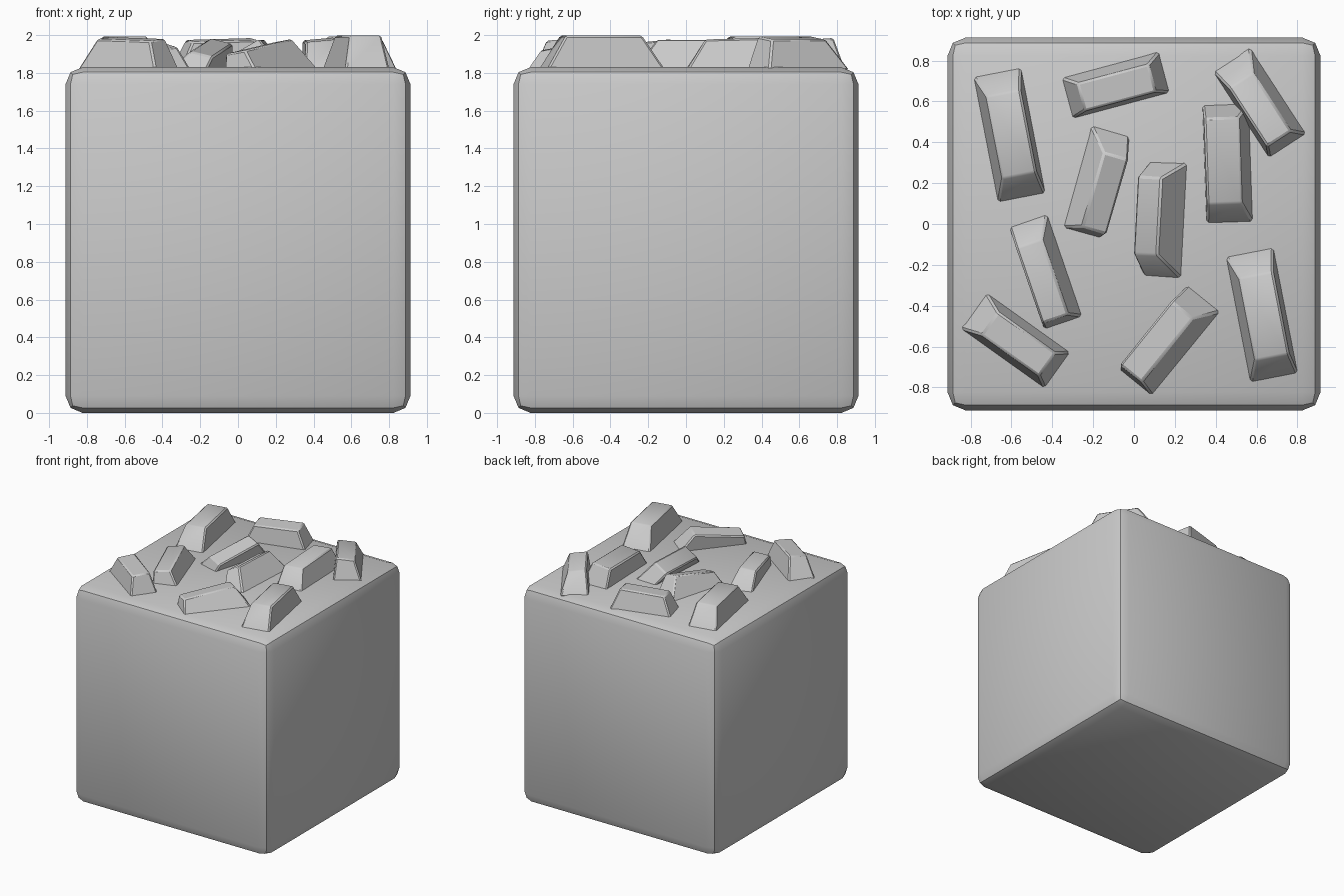
import bpy
import bmesh
from math import radians
from mathutils import Matrix, Vector

if "Cube" in bpy.data.objects:
    bpy.data.objects.remove(bpy.data.objects["Cube"])


def finish(name, bm, bevel, segments):
    bmesh.ops.recalc_face_normals(bm, faces=bm.faces)
    mesh = bpy.data.meshes.new(name)
    bm.to_mesh(mesh)
    bm.free()
    ob = bpy.data.objects.new(name, mesh)
    bpy.context.collection.objects.link(ob)
    mod = ob.modifiers.new("bevel", 'BEVEL')
    mod.width, mod.segments, mod.limit_method = bevel, segments, 'NONE'
    bpy.ops.object.select_all(action='DESELECT')
    ob.select_set(True)
    bpy.context.view_layer.objects.active = ob
    bpy.ops.object.modifier_apply(modifier="bevel")
    bpy.ops.object.shade_smooth_by_angle(angle=radians(30))
    return ob


# Main block with rounded edges
bm = bmesh.new()
bmesh.ops.create_cube(bm, size=1)
bmesh.ops.scale(bm, vec=(1.826, 1.826, 1.83), verts=bm.verts)
bmesh.ops.translate(bm, vec=(0, 0, 0.915), verts=bm.verts)
finish("block", bm, 0.09, 2)


# Tapered ingot: footprint on the block, top face that may shift and tilt
def ingot(i, base, size, yaw, top, top_size, z, pitch=0, roll=0):
    bm = bmesh.new()
    rot = Matrix.Rotation(radians(yaw), 3, 'Z')
    rings = []
    for c, (l, w), h, p, r in ((base, size, 1.815, 0, 0),
                               (top, top_size, z, pitch, roll)):
        ring = []
        for sx, sy in ((-1, -1), (1, -1), (1, 1), (-1, 1)):
            v = rot @ Vector((sx * l / 2, sy * w / 2, 0))
            ring.append(bm.verts.new((c[0] + v.x, c[1] + v.y,
                                      h + sx * p + sy * r)))
        rings.append(ring)
    lo, hi = rings
    bm.faces.new(lo)
    bm.faces.new(hi)
    for k in range(4):
        n = (k + 1) % 4
        bm.faces.new((lo[k], lo[n], hi[n], hi[k]))
    finish(f"ingot_{i}", bm, 0.01, 1)


ingots = [
    ((-.61, .435), (.64, .24), 101, (-.60, .44), (.41, .17), 1.992),
    ((-.09, .68), (.50, .21), 15, (-.085, .668), (.36, .14), 1.975, .005, .005),
    ((.615, .595), (.51, .22), 123, (.617, .56), (.34, .14), 1.985, 0, .008),
    ((.46, .295), (.59, .23), 92, (.435, .31), (.42, .17), 1.975, .005, -.008),
    ((-.19, .21), (.53, .20), 74, (-.14, .15), (.38, .125), 1.935, .035, .015),
    ((-.43, -.23), (.54, .20), 109, (-.45, -.28), (.39, .135), 1.95, .02, -.01),
    ((-.58, -.57), (.51, .22), -35.5, (-.565, -.587), (.345, .14), 1.98, -.005, .005),
    ((.16, .02), (.58, .19), 87, (.065, .04), (.38, .12), 1.945, 0, -.035),
    ((.18, -.57), (.54, .21), 51, (.11, -.575), (.40, .135), 1.94, .03, -.01),
    ((.625, -.445), (.64, .24), 101, (.637, -.45), (.41, .17), 1.998),
]
for i, args in enumerate(ingots, 1):
    ingot(i, *args)
